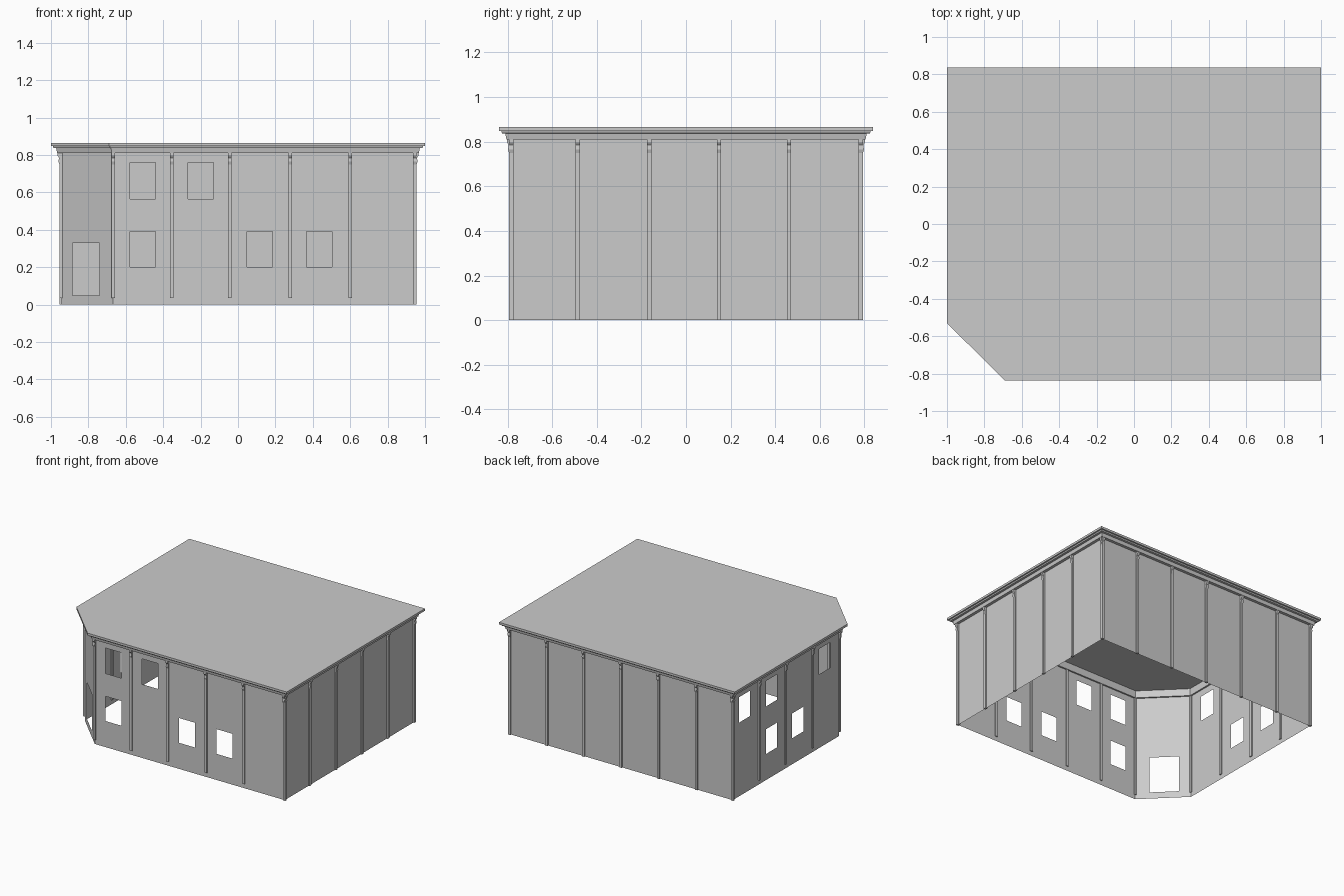
import bpy, bmesh
from mathutils import Vector

if "Cube" in bpy.data.objects:
    bpy.data.objects.remove(bpy.data.objects["Cube"])

# Wall footprint, counter-clockwise, with the cut front-left corner
FOOT = [Vector(p) for p in ((-.667, -.783), (.945, -.783), (.945, .783),
                            (-.945, .783), (-.945, -.507))]
WALL_TOP = .81
LOW, HIGH = (.20, .39), (.565, .76)


def finish(name, bm):
    bmesh.ops.remove_doubles(bm, verts=bm.verts, dist=1e-5)
    me = bpy.data.meshes.new(name)
    bm.to_mesh(me)
    bm.free()
    ob = bpy.data.objects.new(name, me)
    bpy.context.collection.objects.link(ob)
    return ob


def outward(d):
    return Vector((d.y, -d.x))


def offset(dist):
    """Mitred offset of the footprint."""
    out = []
    n = len(FOOT)
    for i, p in enumerate(FOOT):
        a = outward((p - FOOT[i - 1]).normalized())
        b = outward((FOOT[(i + 1) % n] - p).normalized())
        out.append(p + (a + b) * dist / (1 + a.dot(b)))
    return out


def wall(name, a, b, holes):
    """Flat wall with rectangular holes (u0, u1, z0, z1)."""
    length = (b - a).length
    d = (b - a).normalized()
    us = sorted({0, length, *[h[0] for h in holes], *[h[1] for h in holes]})
    zs = sorted({0, WALL_TOP, *[h[2] for h in holes], *[h[3] for h in holes]})
    bm = bmesh.new()
    for u0, u1 in zip(us, us[1:]):
        for z0, z1 in zip(zs, zs[1:]):
            cu, cz = (u0 + u1) / 2, (z0 + z1) / 2
            if any(h[0] < cu < h[1] and h[2] < cz < h[3] for h in holes):
                continue
            bm.faces.new([bm.verts.new((*(a + d * u), z)) for u, z in
                          ((u0, z0), (u1, z0), (u1, z1), (u0, z1))])
    bmesh.ops.remove_doubles(bm, verts=bm.verts, dist=1e-5)
    bmesh.ops.dissolve_limit(bm, angle_limit=.01, verts=bm.verts, edges=bm.edges)
    finish(name, bm)


def pilaster(name, p, n, z0):
    """Slim shaft through the wall, flaring into a bracket under the cornice."""
    t = Vector((-n.y, n.x))
    prof = [(-.008, z0), (.010, z0), (.010, .75), (.015, .765), (.012, .785),
            (.020, .797), (.020, WALL_TOP), (-.008, WALL_TOP)]
    bm = bmesh.new()
    f = bm.faces.new([bm.verts.new((*(p + n * o - t * .0095), z)) for o, z in prof])
    r = bmesh.ops.extrude_face_region(bm, geom=[f])
    bmesh.ops.translate(bm, vec=(*(t * .019), 0),
                        verts=[v for v in r["geom"] if isinstance(v, bmesh.types.BMVert)])
    bmesh.ops.recalc_face_normals(bm, faces=bm.faces)
    finish(name, bm)


def window(u, z):
    return (u - .068, u + .068, *z)


# Walls
front = [window(x + .667, z) for x, z in
         ((-.51, LOW), (-.51, HIGH), (-.20, HIGH), (.117, LOW), (.435, LOW))]
left = [window(.783 - y, z) for y, z in
        ((.64, HIGH), (.315, HIGH), (.315, LOW), (-.005, LOW), (-.33, HIGH))]
door = [(.085, .29, .05, .33)]
holes = {"front_wall": front, "right_wall": [], "back_wall": [],
         "left_wall": left, "corner_wall": door}
for i, (name, h) in enumerate(holes.items()):
    wall(name, FOOT[i], FOOT[(i + 1) % 5], h)

# Pilasters along each side
F, R, B, L = (Vector(v) for v in ((0, -1), (1, 0), (0, 1), (-1, 0)))
for x in (-.355, -.045, .28, .60):
    pilaster("front_pilaster", Vector((x, -.783)), F, .035)
for x in (-.64, -.318, 0, .317, .63):
    pilaster("back_pilaster", Vector((x, .783)), B, 0)
for y in (-.485, -.165, .148, .462):
    pilaster("right_pilaster", Vector((.945, y)), R, 0)
for y in (-.18, .148, .465):
    pilaster("left_pilaster", Vector((-.945, y)), L, .035)

# Corner pilasters, one facing each adjoining long side
for p, dirs in ((FOOT[0], (F,)), (FOOT[1], (F, R)), (FOOT[2], (R, B)),
                (FOOT[3], (B, L)), (FOOT[4], (L,))):
    for n in dirs:
        pilaster("corner_pilaster", p, n, .035 if n in (F, L) and len(dirs) == 1 else 0)

# Stepped cornice swept around the footprint
profile = [(-.012, .865), (-.012, .81), (.022, .81), (.027, .836), (.042, .838),
           (.045, .847), (.055, .848), (.055, .865)]
bm = bmesh.new()
rings = [[bm.verts.new((*p, z)) for p in offset(o)] for o, z in profile]
for r0, r1 in zip(rings, rings[1:]):
    for i in range(5):
        j = (i + 1) % 5
        bm.faces.new((r0[i], r0[j], r1[j], r1[i]))
finish("cornice", bm)

# Flat roof
bm = bmesh.new()
bm.faces.new([bm.verts.new((*p, .865)) for p in offset(.055)])
finish("roof", bm)
